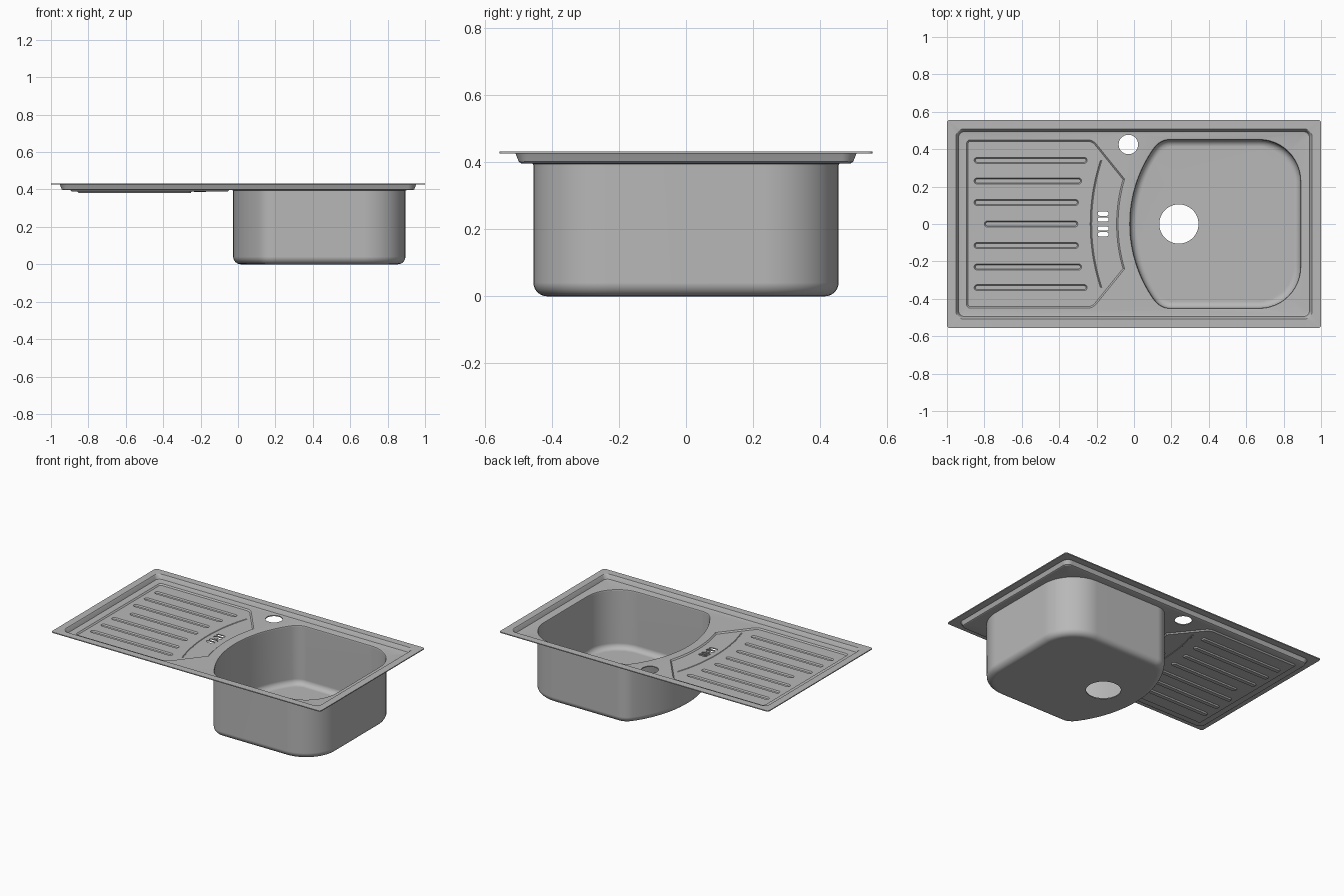
import bpy, bmesh, math
from mathutils import Vector

if "Cube" in bpy.data.objects:
    bpy.data.objects.remove(bpy.data.objects["Cube"], do_unlink=True)

steel = bpy.data.materials.new("brushed_steel")
steel.use_nodes = True
steel.diffuse_color = (0.48, 0.48, 0.48, 1)
steel.node_tree.nodes["Principled BSDF"].inputs["Base Color"].default_value = (0.48, 0.48, 0.48, 1)

RIM, DECK, FLOOR, THICK = 0.432, 0.402, 0.394, 0.006
bm = bmesh.new()


# Outline helpers: every outline runs counter-clockwise
def rounded(corners, seg=8):
    """Polygon of (x, y, radius) corners with filleted corners."""
    out = []
    for i, (x, y, r) in enumerate(corners):
        p = Vector((x, y))
        if r == 0:
            out.append(p)
            continue
        a = (Vector(corners[i - 1][:2]) - p).normalized()
        b = (Vector(corners[(i + 1) % len(corners)][:2]) - p).normalized()
        half = a.angle(b) / 2
        centre = p + (a + b).normalized() * (r / math.sin(half))
        start = p + a * (r / math.tan(half)) - centre
        end = p + b * (r / math.tan(half)) - centre
        turn = math.pi - 2 * half
        for k in range(seg + 1):
            t = k / seg
            d = start * math.sin((1 - t) * turn) + end * math.sin(t * turn)
            out.append(centre + d / math.sin(turn))
    return out


def rect(x0, x1, y, r):
    return rounded([(x0, -y, r), (x1, -y, r), (x1, y, r), (x0, y, r)])


def circle(x, y, r, n=40):
    return [Vector((x + r * math.cos(2 * math.pi * k / n), y + r * math.sin(2 * math.pi * k / n)))
            for k in range(n)]


def slot(x0, x1, y, r, n=8):
    """Long slot with round ends."""
    right = [-math.pi / 2 + math.pi * k / n for k in range(n + 1)]
    return ([Vector((x1 - r + r * math.cos(a), y + r * math.sin(a))) for a in right]
            + [Vector((x0 + r - r * math.cos(a), y - r * math.sin(a))) for a in right])


def bulge(left, radius, y_end, n=24):
    """Arc bulging to -x, from -y_end up to +y_end."""
    ys = [-y_end + 2 * y_end * k / n for k in range(n + 1)]
    return [(left + radius - math.sqrt(radius ** 2 - y * y), y) for y in ys]


def inset(pts, d):
    """Move an outline inward by d with mitred corners."""
    out = []
    for i, p in enumerate(pts):
        e1 = (p - pts[i - 1]).normalized()
        e2 = (pts[(i + 1) % len(pts)] - p).normalized()
        n1, n2 = Vector((-e1.y, e1.x)), Vector((-e2.y, e2.x))
        out.append(p + (n1 + n2) * (d / (1 + n1.dot(n2))))
    return out


# Sheet helpers
def loop(pts, z):
    vs = [bm.verts.new((p.x, p.y, z)) for p in pts]
    for i, v in enumerate(vs):
        bm.edges.new((vs[i - 1], v))
    return vs


def bridge(a, b):
    for i in range(len(a)):
        bm.faces.new((a[i - 1], a[i], b[i], b[i - 1]))
    return b


def fill(*loops):
    edges = [bm.edges.get((l[i - 1], l[i])) for l in loops for i in range(len(l))]
    bmesh.ops.triangle_fill(bm, edges=edges, use_beauty=True, normal=(0, 0, 1))


def groove(pts, z, d, depth):
    """Pressed channel; returns its upper edge."""
    top = loop(pts, z)
    fill(bridge(top, loop(inset(pts, d), z - depth)))
    return top


# Raised rim stepping down to the deck
outer = loop(rect(-1, 1, 0.556, 0.015), RIM)
edge = bridge(outer, loop(rect(-0.952, 0.952, 0.508, 0.04), RIM))
edge = bridge(edge, loop(rect(-0.947, 0.947, 0.503, 0.037), RIM - 0.004))
edge = bridge(edge, loop(rect(-0.938, 0.938, 0.494, 0.03), DECK + 0.003))
deck_edge = bridge(edge, loop(rect(-0.933, 0.933, 0.489, 0.026), DECK))

# Bowl with a bowed left side, rounded base and drain hole
W = 0.449
bowl = rounded([(0.143, -W, 0.1), (0.889, -W, 0.22), (0.889, W, 0.22), (0.143, W, 0.1)]
               + [(x, y, 0) for x, y in reversed(bulge(-0.02, 0.7, 0.39))], 12)
bowl_top = loop(inset(bowl, -0.01), DECK)
ring = bridge(bowl_top, loop(inset(bowl, -0.003), DECK - 0.003))
ring = bridge(ring, loop(bowl, DECK - 0.011))
R = 0.035
for k in range(7):
    a = math.pi / 2 * k / 6
    ring = bridge(ring, loop(inset(bowl, R * (1 - math.cos(a))), THICK + R * (1 - math.sin(a))))
fill(ring, loop(circle(0.24, 0, 0.105, 48), THICK))

# Drainer recess beside the bowl
drainer = rounded([(-0.895, -0.45, 0.02), (-0.22, -0.45, 0.06)]
                  + [(x, y, 0) for x, y in bulge(-0.085, 0.84, 0.24)]
                  + [(-0.22, 0.45, 0.06), (-0.895, 0.45, 0.02)])
drainer_top = loop(drainer, DECK)
drainer_floor = bridge(drainer_top, loop(inset(drainer, 0.008), FLOOR))

# Pressed drainage channels, mirrored front to back
openings = [groove(slot(-0.80, -0.30, 0, 0.016), FLOOR, 0.006, 0.008)]
for y, x1 in ((0.115, -0.297), (0.23, -0.28), (0.34, -0.25)):
    for s in (1, -1):
        openings.append(groove(slot(-0.855, x1, s * y, 0.016), FLOOR, 0.006, 0.008))

# Curved crease between the channels and the overflow
crease = bulge(-0.234, 1.086, 0.34)
band = [Vector((x + 0.008, y)) for x, y in crease] + [Vector(p) for p in reversed(crease)]
openings.append(groove(band, FLOOR, 0.003, 0.003))

# Overflow slots
for y in (0.055, 0.024, -0.024, -0.055):
    openings.append(loop(slot(-0.195, -0.135, y, 0.011), FLOOR))
fill(drainer_floor, *openings)

# Deck with tap hole
fill(deck_edge, bowl_top, drainer_top, loop(circle(-0.03, 0.425, 0.052), DECK))

bmesh.ops.recalc_face_normals(bm, faces=bm.faces)
if outer[0].link_faces[0].normal.z < 0:
    bmesh.ops.reverse_faces(bm, faces=bm.faces)


def finish(obj):
    obj.data.materials.append(steel)
    bpy.ops.object.select_all(action='DESELECT')
    obj.select_set(True)
    bpy.context.view_layer.objects.active = obj
    for m in [m.name for m in obj.modifiers]:
        bpy.ops.object.modifier_apply(modifier=m)
    bpy.ops.object.shade_smooth_by_angle(angle=math.radians(35))
    obj.modifiers.new("flat_panels", 'WEIGHTED_NORMAL').keep_sharp = True


# Thicken the pressed sheet downward and outward
mesh = bpy.data.meshes.new("sink_sheet")
bm.to_mesh(mesh)
bm.free()
sink = bpy.data.objects.new("sink_sheet", mesh)
bpy.context.collection.objects.link(sink)
solid = sink.modifiers.new("sheet_thickness", 'SOLIDIFY')
solid.thickness = THICK
solid.offset = -1
finish(sink)

# Overflow screw
bpy.ops.mesh.primitive_cylinder_add(vertices=24, radius=0.012, depth=0.01, location=(-0.165, 0, FLOOR - 0.001))
screw = bpy.context.object
screw.name = "overflow_screw"
finish(screw)
